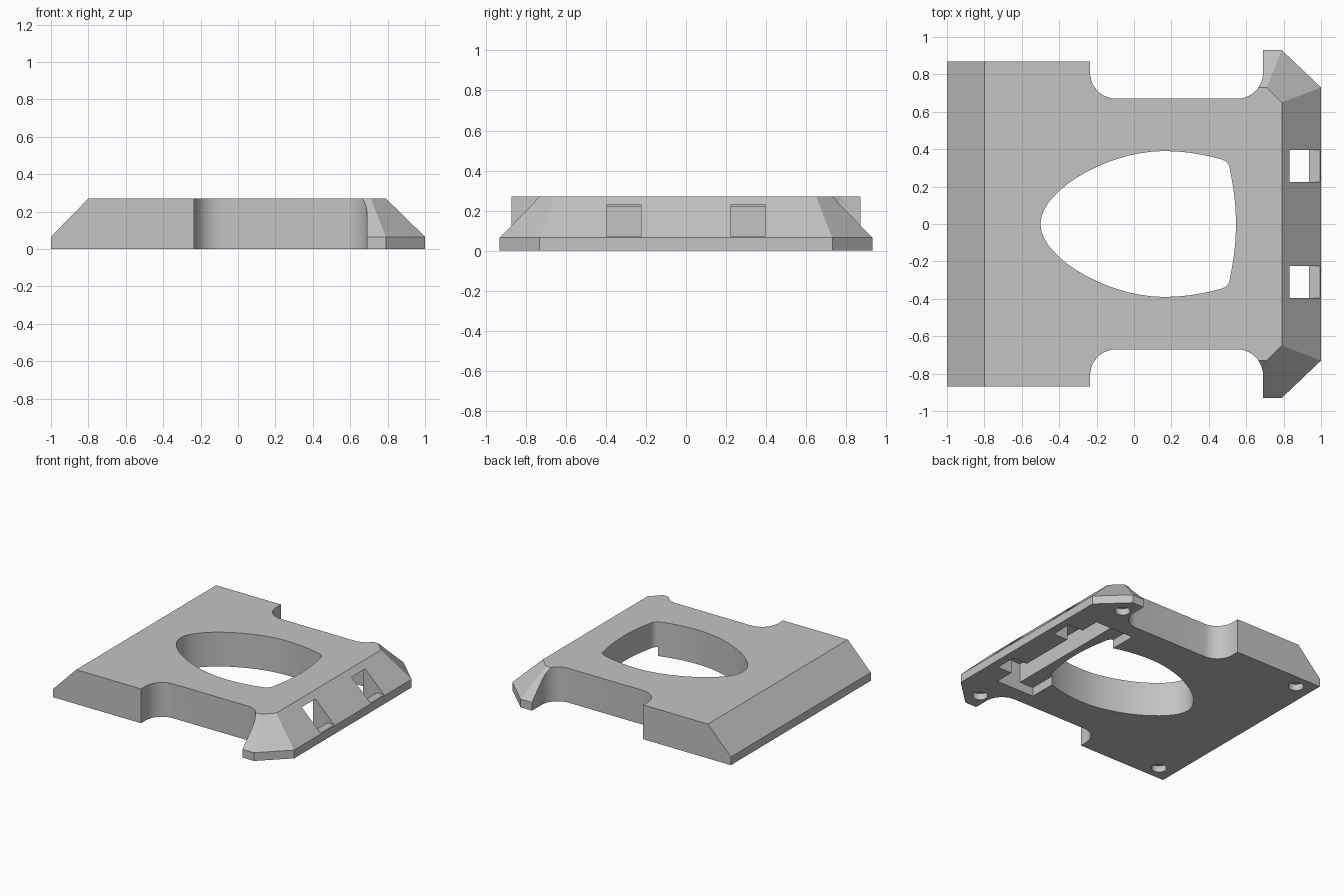
import bpy, bmesh, math
from mathutils import Vector
from mathutils.geometry import interpolate_bezier

cube = bpy.data.objects.get("Cube")
if cube:
    bpy.data.objects.remove(cube, do_unlink=True)

TOP, RIM = 0.27, 0.065

grey = bpy.data.materials.new("plain grey")
grey.use_nodes = True
colour = (0.55, 0.55, 0.55, 1)
grey.diffuse_color = colour
grey.node_tree.nodes["Principled BSDF"].inputs["Base Color"].default_value = colour


def make_object(name, bm):
    bmesh.ops.recalc_face_normals(bm, faces=bm.faces)
    mesh = bpy.data.meshes.new(name)
    bm.to_mesh(mesh)
    bm.free()
    mesh.materials.append(grey)
    obj = bpy.data.objects.new(name, mesh)
    bpy.context.collection.objects.link(obj)
    return obj


def hull(name, points):
    bm = bmesh.new()
    for p in points:
        bm.verts.new(p)
    bmesh.ops.convex_hull(bm, input=bm.verts)
    bmesh.ops.dissolve_limit(bm, angle_limit=0.01, verts=bm.verts, edges=bm.edges)
    return make_object(name, bm)


def prism(name, outline, z0, z1):
    bm = bmesh.new()
    face = bm.faces.new([bm.verts.new((x, y, z0)) for x, y in outline])
    new = bmesh.ops.extrude_face_region(bm, geom=[face])["geom"]
    verts = [v for v in new if isinstance(v, bmesh.types.BMVert)]
    bmesh.ops.translate(bm, verts=verts, vec=(0, 0, z1 - z0))
    return make_object(name, bm)


def box(name, x0, x1, y0, y1, z0, z1):
    return prism(name, [(x0, y0), (x1, y0), (x1, y1), (x0, y1)], z0, z1)


def arc(cx, cy, r, a0, a1, n):
    angles = [math.radians(a0 + (a1 - a0) * i / n) for i in range(n + 1)]
    return [(cx + r * math.cos(a), cy + r * math.sin(a)) for a in angles]


def combine(target, tool, operation):
    mod = target.modifiers.new("combine", "BOOLEAN")
    mod.operation, mod.solver, mod.object = operation, "EXACT", tool
    bpy.context.view_layer.objects.active = target
    bpy.ops.object.modifier_apply(modifier=mod.name)
    bpy.data.objects.remove(tool, do_unlink=True)


# Wide end with one sloped edge
points = []
for s in (-1, 1):
    y = 0.87 * s
    points += [(-1, y, 0), (-1, y, RIM), (-0.8, y, TOP), (0.1, y, 0), (0.1, y, TOP)]
plate = hull("base_plate", points)

# Flared end with sloped edges and clipped corners
points = []
for s in (-1, 1):
    for x, y in ((-0.1, 0.93), (0.79, 0.93), (1, 0.73)):
        points += [(x, y * s, 0), (x, y * s, RIM)]
    points += [(x, y * s, TOP) for x, y in ((-0.1, 0.73), (0.71, 0.73), (0.79, 0.65))]
combine(plate, hull("flared_end", points), "UNION")

# Waist cutouts with rounded inner corners
left, right, inner, r = -0.235, 0.69, 0.67, 0.14
waist = [(left, 1.2)] + arc(left + r, inner + r, r, 180, 270, 10)
waist += arc(right - r, inner + r, r, 270, 360, 10) + [(right, 1.2)]
for s in (-1, 1):
    cutter = prism("waist_cutter", [(x, y * s) for x, y in waist], -0.1, 0.5)
    combine(plate, cutter, "DIFFERENCE")

# Egg-shaped central opening
curves = [
    ((-0.5, 0), (-0.5, 0.18), (-0.14, 0.39), (0.16, 0.39), 16),
    ((0.16, 0.39), (0.28, 0.39), (0.38, 0.37), (0.47, 0.345), 6),
    ((0.47, 0.345), (0.51, 0.33), (0.51, 0.31), (0.515, 0.28), 6),
    ((0.515, 0.28), (0.535, 0.18), (0.545, 0.1), (0.545, 0), 6),
]
half = []
for a, b, c, d, n in curves:
    pts = interpolate_bezier(Vector(a), Vector(b), Vector(c), Vector(d), n)
    half += [(p[0], p[1]) for p in pts[:-1]]
half.append((0.545, 0))
egg = half + [(x, -y) for x, y in reversed(half[1:-1])]
combine(plate, prism("opening_cutter", egg, -0.1, 0.5), "DIFFERENCE")

# Underside pocket: shallow shelf and deeper slot
combine(plate, box("shelf_cutter", 0.48, 0.7, -0.55, 0.55, -0.1, 0.07), "DIFFERENCE")
combine(plate, box("slot_cutter", 0.6, 0.81, -0.55, 0.55, -0.1, 0.22), "DIFFERENCE")

# Windows through the sloped edge, open below into the pocket
for s in (-1, 1):
    y0, y1 = sorted((0.225 * s, 0.395 * s))
    combine(plate, box("window_cutter", 0.7, 1.2, y0, y1, 0.07, 0.23), "DIFFERENCE")
    combine(plate, box("notch_cutter", 0.7, 0.935, y0, y1, -0.1, 0.1), "DIFFERENCE")

# Round foot recesses underneath
for x, y in ((-0.87, 0.76), (0.77, 0.79)):
    for s in (-1, 1):
        ring = arc(x, y * s, 0.055, 0, 360, 24)[:-1]
        combine(plate, prism("recess_cutter", ring, -0.1, 0.05), "DIFFERENCE")

bpy.ops.object.select_all(action="DESELECT")
plate.select_set(True)
bpy.context.view_layer.objects.active = plate
bpy.ops.object.shade_smooth_by_angle(angle=math.radians(25))
